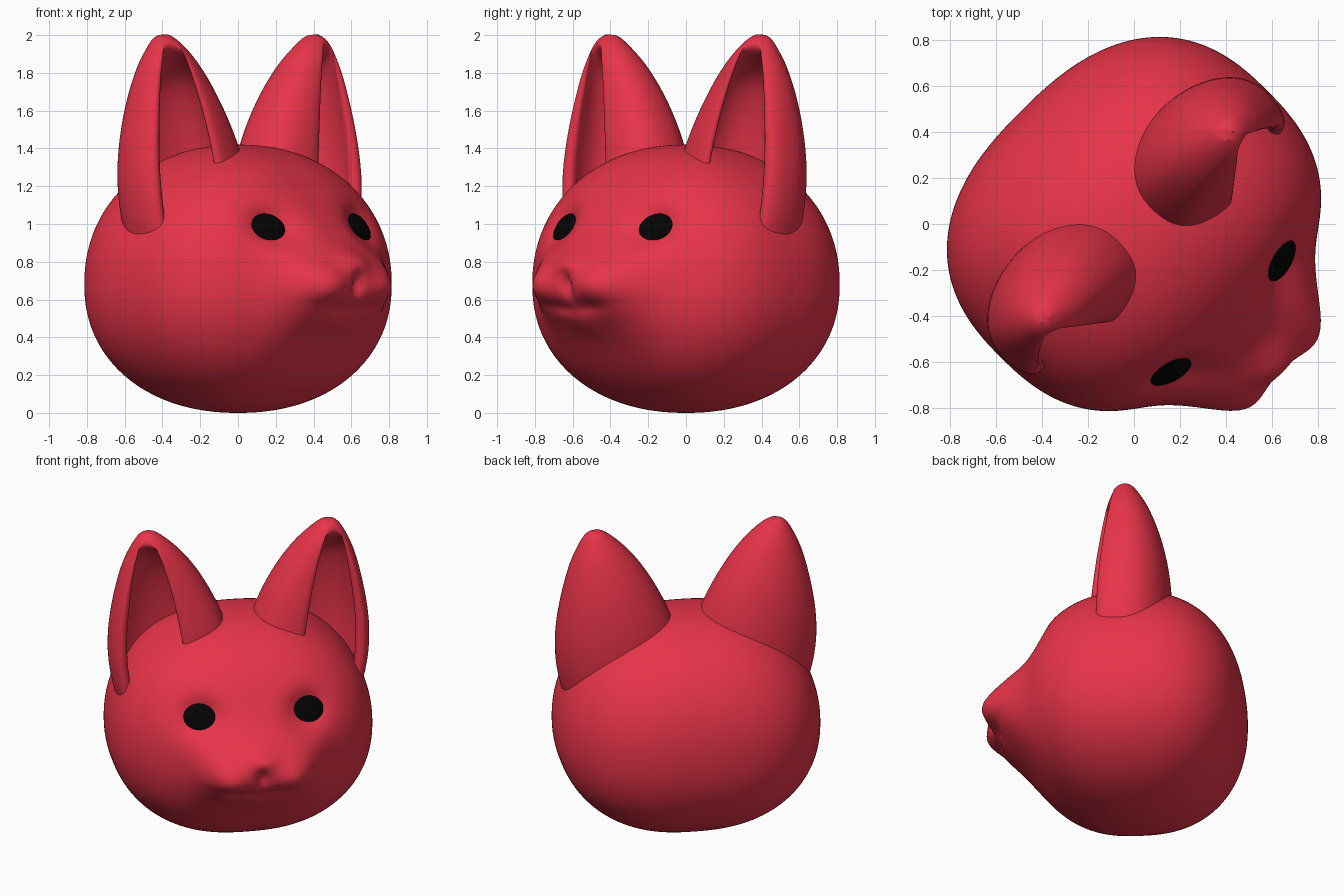
import bpy, bmesh, math
from mathutils import Matrix, Vector

if "Cube" in bpy.data.objects:
    bpy.data.objects.remove(bpy.data.objects["Cube"])

TURN = Matrix.Rotation(math.radians(45), 4, 'Z')   # face looks towards +x -y


def material(name, rgb):
    m = bpy.data.materials.new(name)
    m.diffuse_color = (*rgb, 1)
    m.use_nodes = True
    m.node_tree.nodes["Principled BSDF"].inputs["Base Color"].default_value = m.diffuse_color
    return m


RED = material("red", (0.80, 0.034, 0.066))
BLACK = material("black", (0.001, 0.001, 0.001))


def finish(bm, name, mat, levels=0):
    bmesh.ops.transform(bm, matrix=TURN, verts=bm.verts)
    bmesh.ops.recalc_face_normals(bm, faces=bm.faces)
    me = bpy.data.meshes.new(name)
    bm.to_mesh(me)
    bm.free()
    me.materials.append(mat)
    for p in me.polygons:
        p.use_smooth = True
    ob = bpy.data.objects.new(name, me)
    bpy.context.collection.objects.link(ob)
    if levels:
        s = ob.modifiers.new("smooth", 'SUBSURF')
        s.levels = s.render_levels = levels
    return ob


def bump(x, z, cx, cz, wx, wz):
    return math.exp(-((x - cx) / wx) ** 2 - ((z - cz) / wz) ** 2)


# Relief of the face: muzzle, nose, cheeks, mouth, chin, eye sockets
def relief(x, z):
    x = abs(x)
    d = 0.20 * math.exp(-(x / 0.39) ** 4 - ((z - 0.68) / 0.24) ** 2)
    d += 0.06 * bump(x, z, 0, 0.80, 0.11, 0.07)
    d += 0.05 * bump(x, z, 0.22, 0.67, 0.13, 0.11)
    d -= 0.04 * bump(x, z, 0, 0.68, 0.03, 0.06)
    d -= 0.025 * bump(x, z, 0.12, 0.55 + 0.1 * x, 0.14, 0.035)
    d += 0.02 * bump(x, z, 0, 0.48, 0.12, 0.07)
    d -= 0.09 * bump(x, z, 0.32, 0.98, 0.13, 0.11)
    return d


def head_point(phi, theta):
    c, s = math.cos(theta), math.sin(theta)
    m, h = (2.12, 0.74) if s > 0 else (2.15, 0.68)
    k = (abs(c) ** m + abs(s) ** m) ** (-1 / m)
    cx, cy = math.cos(phi), math.sin(phi)
    r = (abs(cx) ** 2.5 + abs(cy) ** 2.5) ** -0.4 * c * k
    x, y, z = 0.82 * r * cx, 0.695 * r * cy, 0.68 + h * s * k
    w = min(1, max(0, -y / 0.3))
    return Vector((x, y - w * relief(x, z), z))


# Head
bm = bmesh.new()
bmesh.ops.create_uvsphere(bm, u_segments=224, v_segments=144, radius=1)
for v in bm.verts:
    v.co = head_point(math.atan2(v.co.y, v.co.x), math.asin(max(-1, min(1, v.co.z))))
head_points = [v.co.copy() for v in bm.verts if v.co.y < 0]
finish(bm, "head", RED)

# Ear levels: z, outer x, inner x, front y, back y, front squareness, hollow fill
EAR = [
    (0.75, 0.71, 0.04, -0.26, 0.24, 3.2, 0),
    (1.00, 0.80, 0.02, -0.27, 0.27, 3.2, 0),
    (1.27, 0.825, 0.04, -0.25, 0.28, 3.2, 0),
    (1.52, 0.79, 0.14, -0.215, 0.25, 3.0, 0),
    (1.70, 0.75, 0.24, -0.18, 0.20, 2.6, 0),
    (1.80, 0.72, 0.31, -0.155, 0.16, 2.4, 0.1),
    (1.87, 0.69, 0.37, -0.135, 0.13, 2.2, 0.45),
    (1.93, 0.66, 0.43, -0.11, 0.09, 2.0, 0.95),
    (1.98, 0.63, 0.49, -0.07, 0.055, 2.0, 1),
    (2.003, 0.59, 0.53, -0.03, 0.025, 2.0, 1),
]


def ear(side, name):
    bm = bmesh.new()
    rings = []
    n = 20
    for z, xo, xi, y0, y1, p, fill in EAR:
        cx, cy, rx, ry = (xo + xi) / 2, (y0 + y1) / 2, (xo - xi) / 2, (y1 - y0) / 2

        def at(a, q=1):
            c, s = math.cos(a), math.sin(a)
            e = p if s < 0 else 2
            q *= (abs(c) ** e + abs(s) ** e) ** (-1 / e)
            return Vector((side * (cx + q * rx * c), cy + q * ry * s, z))
        half = 30
        a0, a1 = math.radians(291 + half), math.radians(291 - half + 360)
        ring = [at(a0 + (a1 - a0) * i / n) for i in range(n + 1)]
        for i in range(n + 1):       # hollow side, filled up towards the tip
            t = 0.04 + 0.92 * i / n
            inner = at(a1 + (a0 - a1) * i / n, 0.8)
            front = at(a1 + math.radians(2 * half) * t)
            ring.append(inner.lerp(front, fill))
        rings.append([bm.verts.new(co) for co in ring])
    m = len(rings[0])
    for lo, hi in zip(rings, rings[1:]):
        for i in range(m):
            j = (i + 1) % m
            bm.faces.new((lo[i], lo[j], hi[j], hi[i]))
    # close the bottom (inside the head) and the tip with strips
    for r in (rings[0], rings[-1]):
        for i in range(n):
            bm.faces.new((r[i], r[i + 1], r[m - 2 - i], r[m - 1 - i]))
    finish(bm, name, RED, 2)


# Eyes: flattened balls lying in the sockets
def eye(side, name):
    def at(x, z):
        return min(head_points, key=lambda p: (p.x - x) ** 2 + (p.z - z) ** 2)
    c = at(side * 0.325, 0.98) + Vector((0, 0.005, 0))
    across = (at(side * 0.42, 0.98) - at(side * 0.22, 0.98)) * side
    across.y *= 0.6
    up = at(side * 0.325, 1.07) - at(side * 0.325, 0.89)
    nrm = across.cross(up).normalized()
    ax = (across.normalized() + up.normalized() * 0.12 * side).normalized()
    ay = nrm.cross(ax).normalized()
    ax = ay.cross(nrm)
    rot = Matrix((ax, ay, nrm)).transposed().to_4x4()
    bm = bmesh.new()
    bmesh.ops.create_uvsphere(bm, u_segments=40, v_segments=24, radius=1)
    bmesh.ops.transform(bm, verts=bm.verts, matrix=Matrix.Translation(c) @ rot
                        @ Matrix.Diagonal((0.13, 0.112, 0.04, 1)))
    finish(bm, name, BLACK)


for side, label in ((-1, "left"), (1, "right")):
    ear(side, label + "_ear")
    eye(side, label + "_eye")
